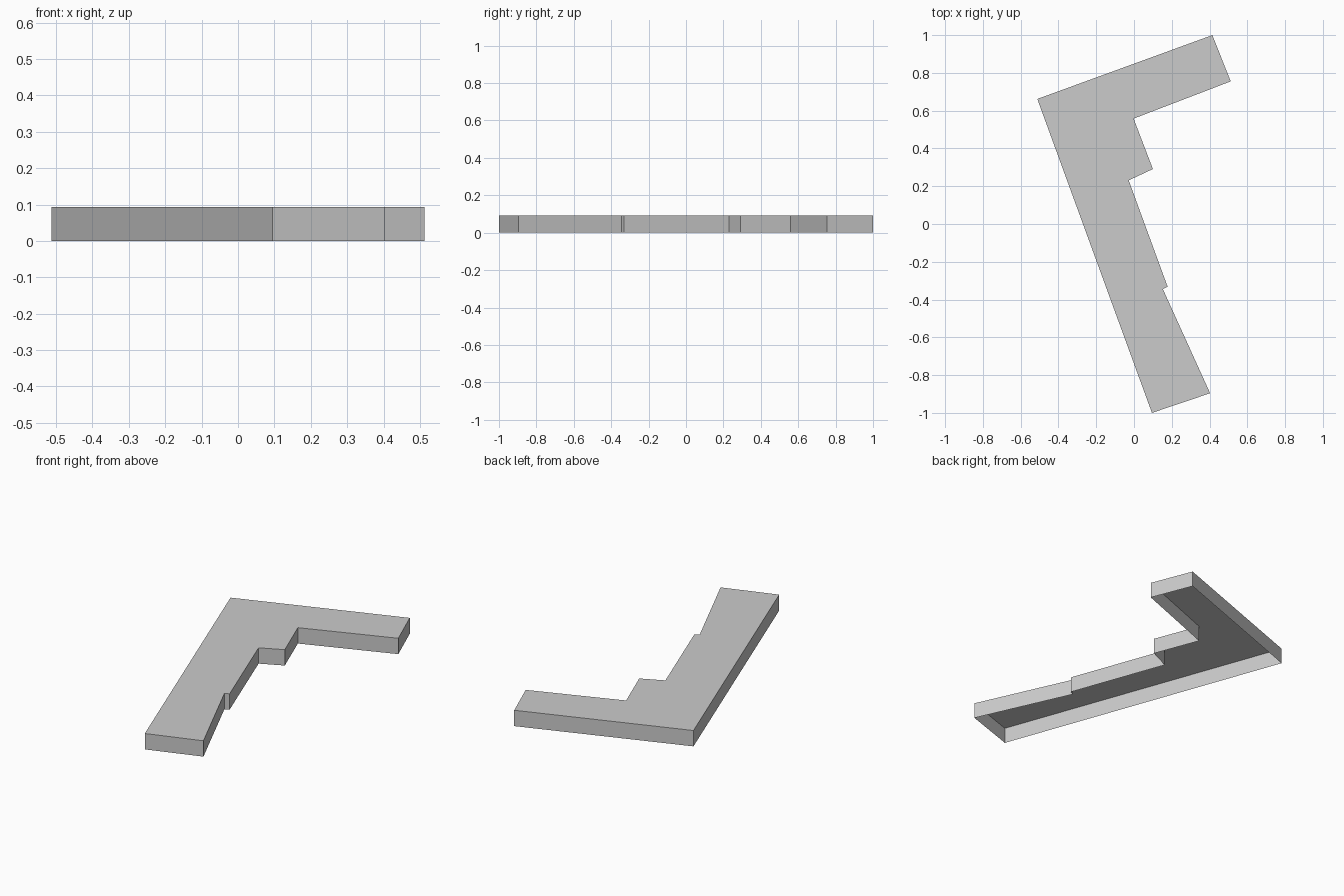
import bpy
import bmesh
from mathutils import Vector

if "Cube" in bpy.data.objects:
    bpy.data.objects.remove(bpy.data.objects["Cube"])

HEIGHT = 0.093
OUTLINE = [(-0.512, 0.662), (0.095, -1.0), (0.403, -0.896), (0.153, -0.345),
           (0.178, -0.332), (-0.028, 0.231), (0.10, 0.291), (-0.002, 0.558),
           (0.512, 0.755), (0.415, 1.0)]


def finish(name, bm):
    mesh = bpy.data.meshes.new(name)
    bm.to_mesh(mesh)
    bm.free()
    obj = bpy.data.objects.new(name, mesh)
    bpy.context.collection.objects.link(obj)
    return obj


# Building shell: walls and flat roof, open underneath
bm = bmesh.new()
low = [bm.verts.new((x, y, 0)) for x, y in OUTLINE]
high = [bm.verts.new((x, y, HEIGHT)) for x, y in OUTLINE]
n = len(OUTLINE)
for i in range(n):
    j = (i + 1) % n
    bm.faces.new((low[i], low[j], high[j], high[i]))
bm.faces.new(high)
finish("building_shell", bm)


# Flat panes along one wall: groups of three windows between narrow panes
def wall_panes(name, edge, first_narrow, pitch=0.237, spacing=0.059):
    a, b = Vector(OUTLINE[edge]), Vector(OUTLINE[edge + 1])
    length = (b - a).length
    d = (b - a).normalized()
    out = Vector((d.y, -d.x)) * 0.0005
    bm = bmesh.new()

    def pane(s, width, z0, z1):
        s0, s1 = s - width / 2, s + width / 2
        if s0 < 0.002 or s1 > length - 0.002:
            return
        p, q = a + d * s0 + out, a + d * s1 + out
        bm.faces.new([bm.verts.new(v) for v in (
            (p.x, p.y, z0), (q.x, q.y, z0), (q.x, q.y, z1), (p.x, p.y, z1))])

    for k in range(-1, int(length / pitch) + 1):
        s = first_narrow + k * pitch
        pane(s, 0.021, 0.011, 0.051)
        for m in (-1, 0, 1):
            pane(s + pitch / 2 + m * spacing, 0.053, 0.017, 0.062)
    finish(name, bm)


wall_panes("long_wall_windows", 0, 0.092)
wall_panes("end_wall_windows", 1, 0.115)
wall_panes("inner_wall_windows", 2, 0.103)
